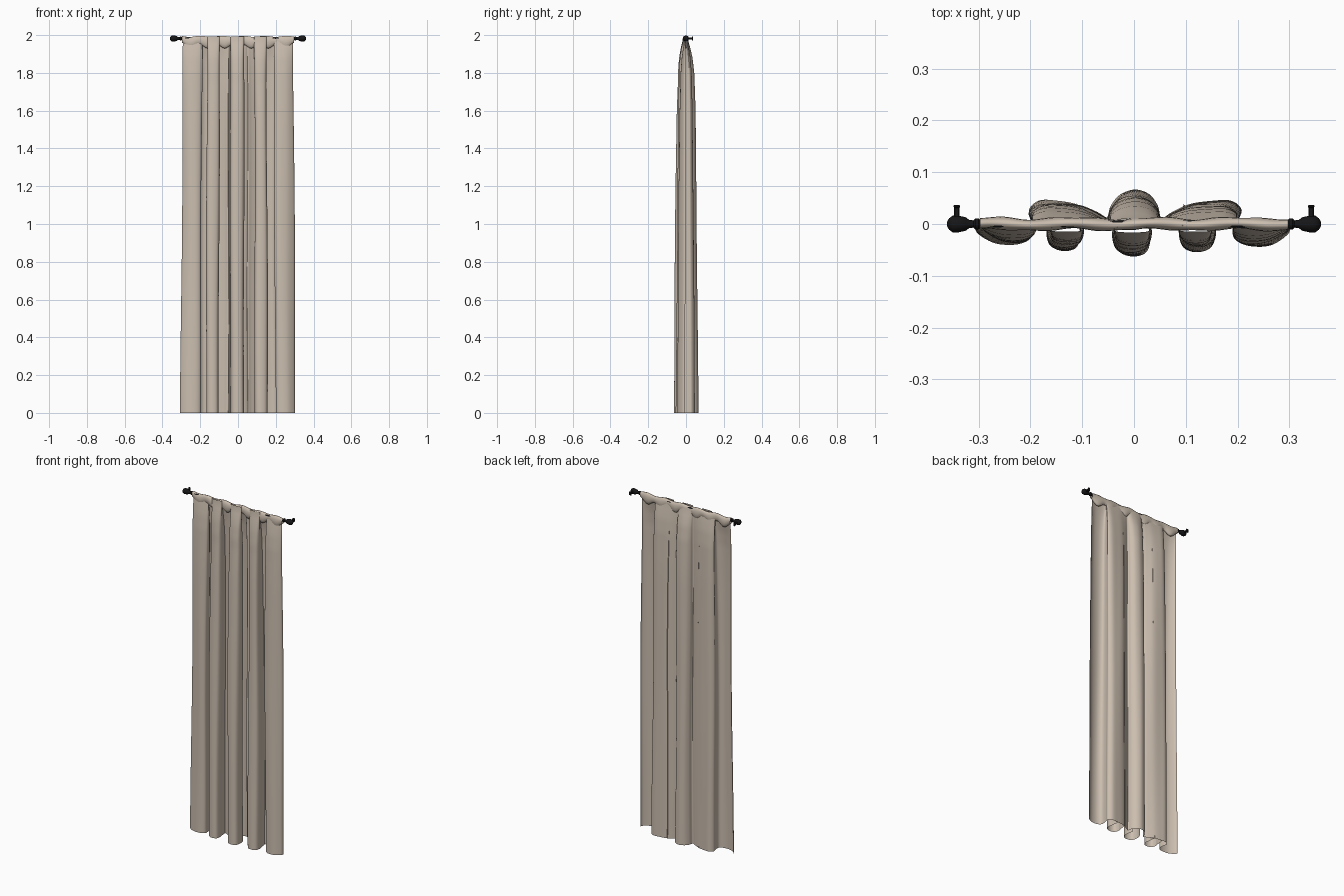
import bpy, bmesh, math, random
from mathutils import Vector

if "Cube" in bpy.data.objects:
    bpy.data.objects.remove(bpy.data.objects["Cube"])

random.seed(4)


def material(name, rgb):
    m = bpy.data.materials.new(name)
    m.diffuse_color = (*rgb, 1)
    m.use_nodes = True
    m.node_tree.nodes["Principled BSDF"].inputs["Base Color"].default_value = m.diffuse_color
    return m


FABRIC = material("beige fabric", (0.60, 0.515, 0.43))
IRON = material("black iron", (0.008, 0.008, 0.009))


def make_object(name, bm, mat, angle=50):
    me = bpy.data.meshes.new(name)
    bm.to_mesh(me)
    bm.free()
    ob = bpy.data.objects.new(name, me)
    bpy.context.collection.objects.link(ob)
    me.materials.append(mat)
    bpy.ops.object.select_all(action='DESELECT')
    ob.select_set(True)
    bpy.context.view_layer.objects.active = ob
    bpy.ops.object.shade_smooth_by_angle(angle=math.radians(angle))
    return ob


def spline(pts, n=6):
    """Catmull-Rom curve through 2D points."""
    p = [Vector(q) for q in pts]
    p = [2 * p[0] - p[1]] + p + [2 * p[-1] - p[-2]]
    out = []
    for a, b, c, d in zip(p, p[1:], p[2:], p[3:]):
        for i in range(n):
            t = i / n
            out.append(0.5 * (2 * b + (c - a) * t + (2 * a - 5 * b + 4 * c - d) * t * t
                              + (3 * b - a - 3 * c + d) * t ** 3))
    return out + [p[-2]]


def lookup(table, z):
    for (z0, v0), (z1, v1) in zip(table, table[1:]):
        if z <= z1:
            return v0 + (v1 - v0) * (z - z0) / (z1 - z0)
    return table[-1][1]


# fold depth by height: full at the hem, gathered at the rod
DEPTH = [(0, 1), (1.2, .86), (1.6, .78), (1.8, .66), (1.88, .52), (1.93, .35), (1.97, .18), (2, .12)]


def drape(name, pts, top, forward=0.0):
    profile = spline(pts)
    zs = [1.7 * i / 28 for i in range(28)] + [1.7 + (top - 1.7) * i / 14 for i in range(15)]
    ph = random.uniform(0, 6)
    bm = bmesh.new()
    rows = []
    for z in zs:
        s = lookup(DEPTH, z)
        rise = max(0, (z - 1.75) / 0.25)
        row = []
        for x, y in profile:
            wob = 0.0025 * math.sin(3.1 * z + 31 * x + ph) * (1 - rise)
            row.append(bm.verts.new((x * (1 - 0.022 * z) + wob,
                                     y * s - forward * rise + wob * 0.6, z)))
        rows.append(row)
    for r0, r1 in zip(rows, rows[1:]):
        for i in range(len(r0) - 1):
            bm.faces.new((r0[i], r0[i + 1], r1[i + 1], r1[i]))
    return make_object(name, bm, FABRIC, 80)


# main sheet: outer front folds, wide back panels and centre back fold
left = [(-.305, -.004), (-.298, -.018), (-.265, -.037), (-.225, -.04), (-.2, -.026),
        (-.2, .005), (-.205, .027), (-.185, .044), (-.15, .045), (-.11, .04),
        (-.075, .024), (-.053, .012), (-.045, .035), (-.028, .056)]
right = [(-x * 1.0, y * (1.1 if y < 0 else 1)) for x, y in reversed(left)]
drape("main_curtain_sheet", left + [(0, .065)] + right, 1.98)


# front pleats
def pleat(name, cx, w, d, back):
    pts = [(cx - w * .75, back), (cx - w * .9, 0), (cx - w, -d * .4), (cx - w * .75, -d * .85),
           (cx, -d), (cx + w * .75, -d * .85), (cx + w, -d * .4), (cx + w * .9, 0), (cx + w * .75, back)]
    drape(name, pts, 1.993, 0.008)


pleat("left_front_pleat", -.136, .034, .053, .04)
pleat("centre_front_pleat", -.004, .037, .064, .014)
pleat("right_front_pleat", .124, .034, .053, .04)


# gathered rod pocket: lumpy flattened tube with a scalloped lower edge
def rod_pocket():
    bm = bmesh.new()
    rings = []
    n, k = 90, 14
    for i in range(n + 1):
        x = -.297 + .594 * i / n
        bulge = 0.5 + 0.5 * math.cos(2 * math.pi * (abs(x) - .25) / .09)
        end = min(1, (.297 - abs(x)) / .02)
        low = 1.963 - (.012 + .022 * bulge) * (.3 + .7 * end)
        high = 1.994 + .003 * math.sin(55 * x)
        ry = .010 + .003 * bulge
        ring = []
        for j in range(k):
            a = 2 * math.pi * j / k
            ring.append(bm.verts.new((x, ry * math.cos(a) + .002 * math.sin(40 * x),
                                      (high + low) / 2 + (high - low) / 2 * math.sin(a))))
        rings.append(ring)
    for r0, r1 in zip(rings, rings[1:]):
        for j in range(k):
            bm.faces.new((r0[j], r0[(j + 1) % k], r1[(j + 1) % k], r1[j]))
    make_object("rod_pocket", bm, FABRIC, 70)


rod_pocket()


def lathe_x(name, pts, side=1, z=1.982, k=12):
    """Turned part around the x axis from (x, radius) points."""
    bm = bmesh.new()
    rings = [[bm.verts.new((side * x, r * math.cos(2 * math.pi * j / k),
                            z + r * math.sin(2 * math.pi * j / k))) for j in range(k)] for x, r in pts]
    for r0, r1 in zip(rings, rings[1:]):
        for j in range(k):
            bm.faces.new((r0[j], r0[(j + 1) % k], r1[(j + 1) % k], r1[j]))
    bm.faces.new(rings[0])
    bm.faces.new(rings[-1])
    bmesh.ops.recalc_face_normals(bm, faces=bm.faces)
    make_object(name, bm, IRON, 40)


def box(name, centre, size):
    bm = bmesh.new()
    bmesh.ops.create_cube(bm, size=1)
    for v in bm.verts:
        v.co = Vector(c + a * s for c, a, s in zip(centre, v.co, size))
    bmesh.ops.bevel(bm, geom=bm.edges[:], offset=.002, segments=1, affect='EDGES')
    make_object(name, bm, IRON, 30)


# rod, turned finials and wall brackets
lathe_x("curtain_rod", [(-.32, .007), (.32, .007)])
for side, label in ((-1, "left"), (1, "right")):
    lathe_x(label + "_finial", [(.296, .007), (.3, .011), (.306, .011), (.31, .007), (.318, .008),
                                (.325, .013), (.338, .016), (.35, .016), (.357, .011), (.361, .004)], side)
    box(label + "_bracket_arm", (side * .342, .016, 1.982), (.011, .036, .012))
    box(label + "_wall_plate", (side * .342, .034, 1.982), (.013, .006, .022))
